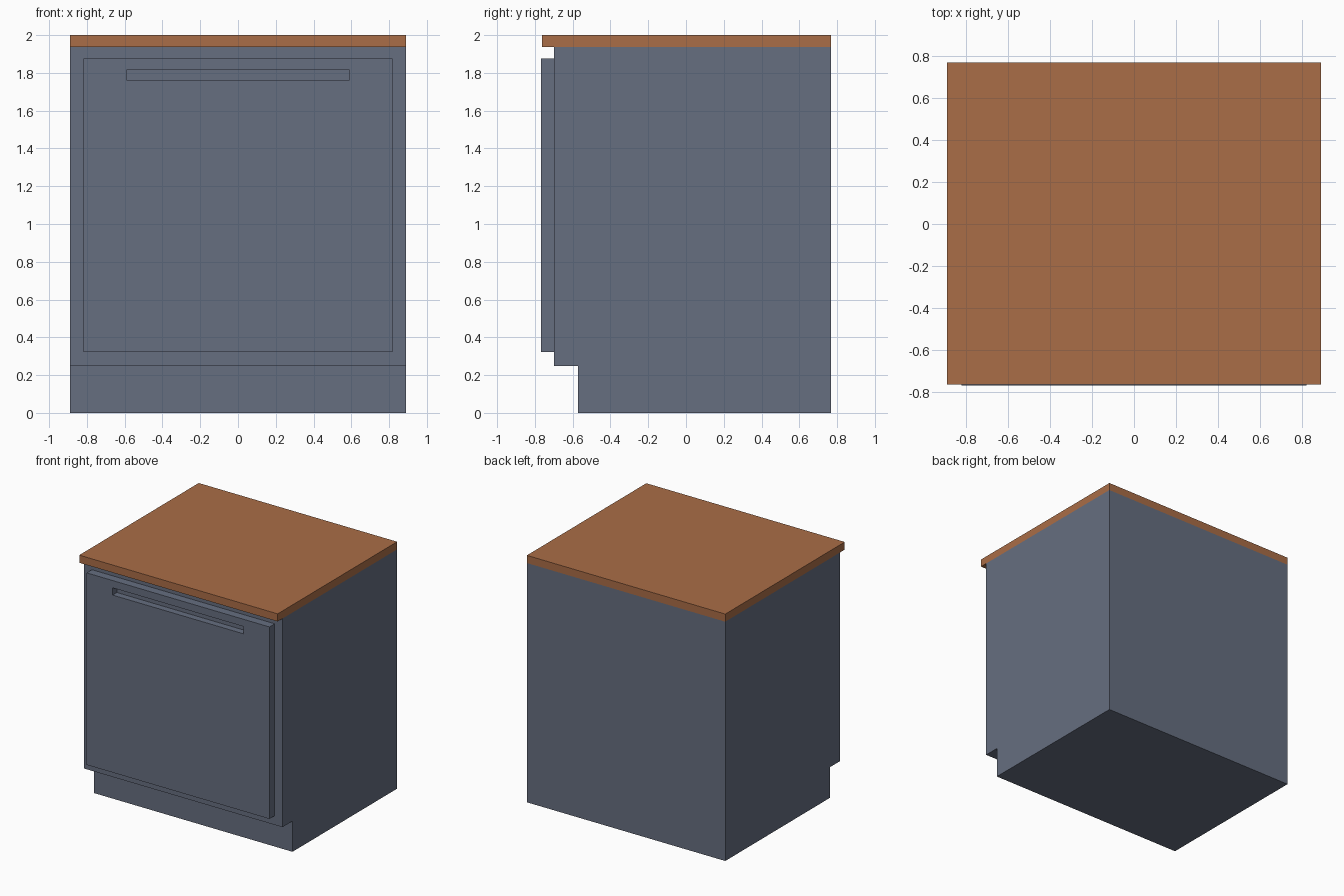
import bpy
import bmesh

if "Cube" in bpy.data.objects:
    bpy.data.objects.remove(bpy.data.objects["Cube"])


def material(name, rgb):
    m = bpy.data.materials.new(name)
    m.diffuse_color = (*rgb, 1.0)
    m.use_nodes = True
    m.node_tree.nodes["Principled BSDF"].inputs["Base Color"].default_value = m.diffuse_color
    return m


slate = material("slate_grey", (0.133, 0.156, 0.216))
wood = material("brown_wood", (0.40, 0.153, 0.063))


def prism(name, profile, half_width, mat):
    """Extrude a (y, z) side profile symmetrically along x."""
    bm = bmesh.new()
    face = bm.faces.new([bm.verts.new((-half_width, y, z)) for y, z in profile])
    ext = bmesh.ops.extrude_face_region(bm, geom=[face])
    moved = [v for v in ext["geom"] if isinstance(v, bmesh.types.BMVert)]
    bmesh.ops.translate(bm, verts=moved, vec=(2 * half_width, 0, 0))
    bmesh.ops.recalc_face_normals(bm, faces=bm.faces)
    mesh = bpy.data.meshes.new(name)
    bm.to_mesh(mesh)
    bm.free()
    mesh.materials.append(mat)
    obj = bpy.data.objects.new(name, mesh)
    bpy.context.collection.objects.link(obj)
    return obj


def box(name, half_width, y0, y1, z0, z1, mat):
    return prism(name, [(y0, z0), (y1, z0), (y1, z1), (y0, z1)], half_width, mat)


BACK, FRONT, DOOR_FRONT = 0.767, -0.70, -0.767

# Cabinet body with toe kick recess along the bottom front
prism("cabinet_body",
      [(-0.572, 0), (BACK, 0), (BACK, 1.938), (FRONT, 1.938),
       (FRONT, 0.248), (-0.572, 0.248)], 0.889, slate)

# Worktop overhanging the front
box("worktop", 0.889, -0.762, BACK, 1.938, 2.0, wood)

# Door panel with a recessed grip slot
door = box("door", 0.819, DOOR_FRONT, FRONT, 0.322, 1.877, slate)
cutter = box("grip_cutter", 0.587, DOOR_FRONT - 0.1, DOOR_FRONT + 0.055,
             1.759, 1.818, slate)
cutter.hide_render = True
cut = door.modifiers.new("grip_slot", "BOOLEAN")
cut.operation = "DIFFERENCE"
cut.solver = "EXACT"
cut.object = cutter
bpy.context.view_layer.objects.active = door
bpy.ops.object.modifier_apply(modifier=cut.name)
bpy.data.objects.remove(cutter, do_unlink=True)
